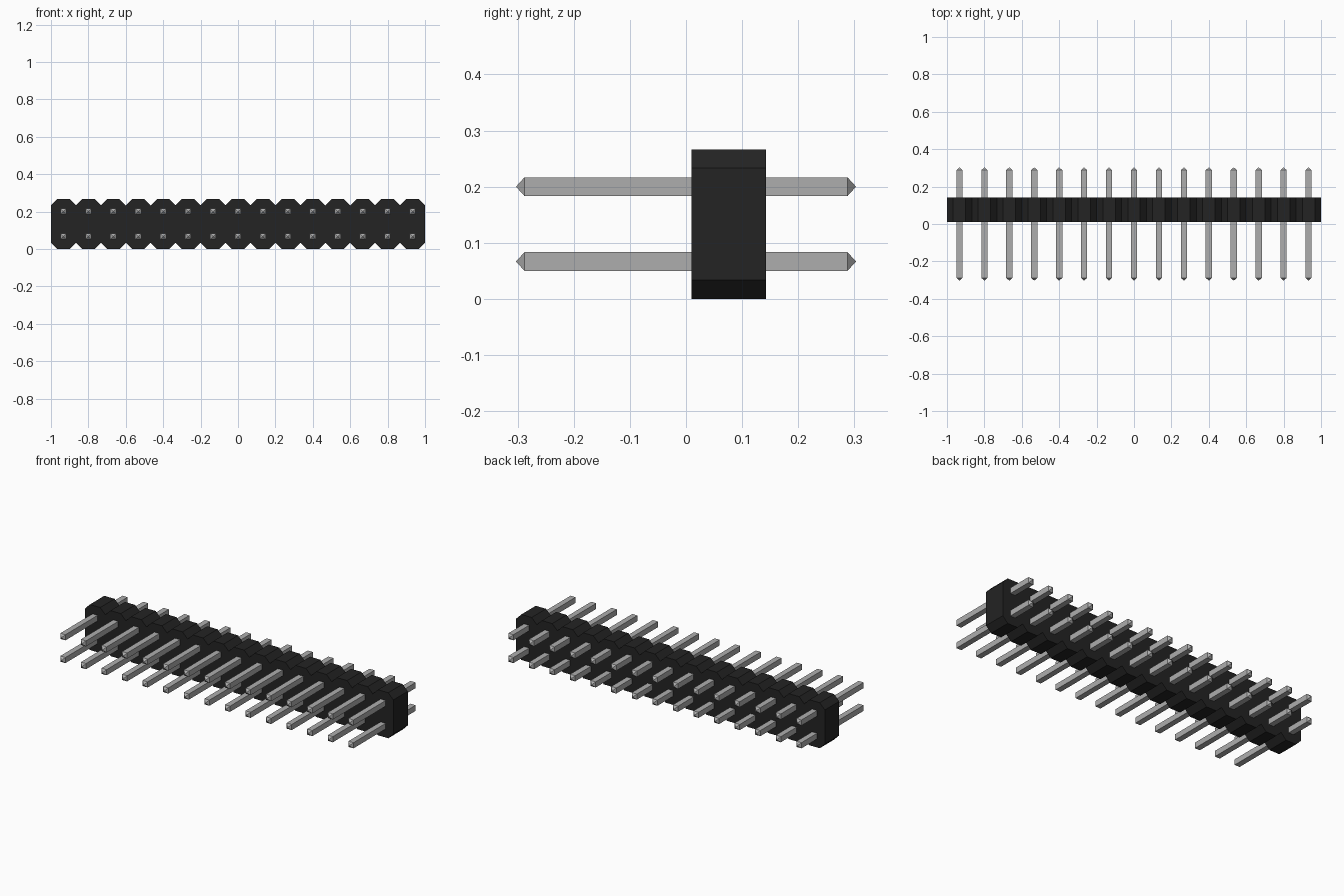
import bpy, bmesh

cube = bpy.data.objects.get("Cube")
if cube:
    bpy.data.objects.remove(cube, do_unlink=True)

COUNT = 15                      # pins per row
PITCH = 2 / COUNT               # spacing of pins and rows
CHAMFER = PITCH / 4
HEIGHT = 2 * PITCH
BODY_FRONT, BODY_BACK = 0.01, 0.143
PIN_HALF, PIN_SHOULDER, PIN_TIP = 0.0165, 0.288, 0.303


def material(name, rgb, roughness):
    m = bpy.data.materials.new(name)
    m.use_nodes = True
    m.diffuse_color = (*rgb, 1)
    bsdf = m.node_tree.nodes["Principled BSDF"]
    bsdf.inputs["Base Color"].default_value = (*rgb, 1)
    bsdf.inputs["Roughness"].default_value = roughness
    return m


def make_object(name, bm, mat):
    bmesh.ops.recalc_face_normals(bm, faces=bm.faces)
    mesh = bpy.data.meshes.new(name)
    bm.to_mesh(mesh)
    bm.free()
    mesh.materials.append(mat)
    obj = bpy.data.objects.new(name, mesh)
    bpy.context.collection.objects.link(obj)
    return obj


black = material("black plastic", (0.017, 0.017, 0.017), 0.6)
metal = material("grey metal", (0.42, 0.42, 0.42), 0.4)

# Housing: notched outline extruded from front to back
bottom = [(-1, CHAMFER)]
for i in range(COUNT):
    x0, x1 = -1 + i * PITCH, -1 + (i + 1) * PITCH
    bottom += [(x0 + CHAMFER, 0), (x1 - CHAMFER, 0), (x1, CHAMFER)]
outline = bottom + [(x, HEIGHT - z) for x, z in reversed(bottom)]
bm = bmesh.new()
face = bm.faces.new([bm.verts.new((x, BODY_FRONT, z)) for x, z in outline])
extruded = bmesh.ops.extrude_face_region(bm, geom=[face], use_keep_orig=True)
moved = [v for v in extruded["geom"] if isinstance(v, bmesh.types.BMVert)]
bmesh.ops.translate(bm, verts=moved, vec=(0, BODY_BACK - BODY_FRONT, 0))
make_object("housing", bm, black)

# Pin: square bar with a pyramid point at each end
bm = bmesh.new()
rings = []
for y in (-PIN_SHOULDER, PIN_SHOULDER):
    rings.append([bm.verts.new((sx * PIN_HALF, y, sz * PIN_HALF))
                  for sx, sz in ((-1, -1), (1, -1), (1, 1), (-1, 1))])
tips = [bm.verts.new((0, y, 0)) for y in (-PIN_TIP, PIN_TIP)]
for k in range(4):
    n = (k + 1) % 4
    bm.faces.new((rings[0][k], rings[0][n], rings[1][n], rings[1][k]))
    for ring, tip in zip(rings, tips):
        bm.faces.new((ring[k], ring[n], tip))
first_pin = make_object("pin", bm, metal)

# Two rows of pins sharing one mesh
pin_mesh = first_pin.data
bpy.data.objects.remove(first_pin)
for row, z in (("lower", PITCH / 2), ("upper", PITCH * 1.5)):
    for i in range(COUNT):
        pin = bpy.data.objects.new(f"{row}_pin_{i + 1}", pin_mesh)
        pin.location = (-1 + (i + 0.5) * PITCH, 0, z)
        bpy.context.collection.objects.link(pin)
